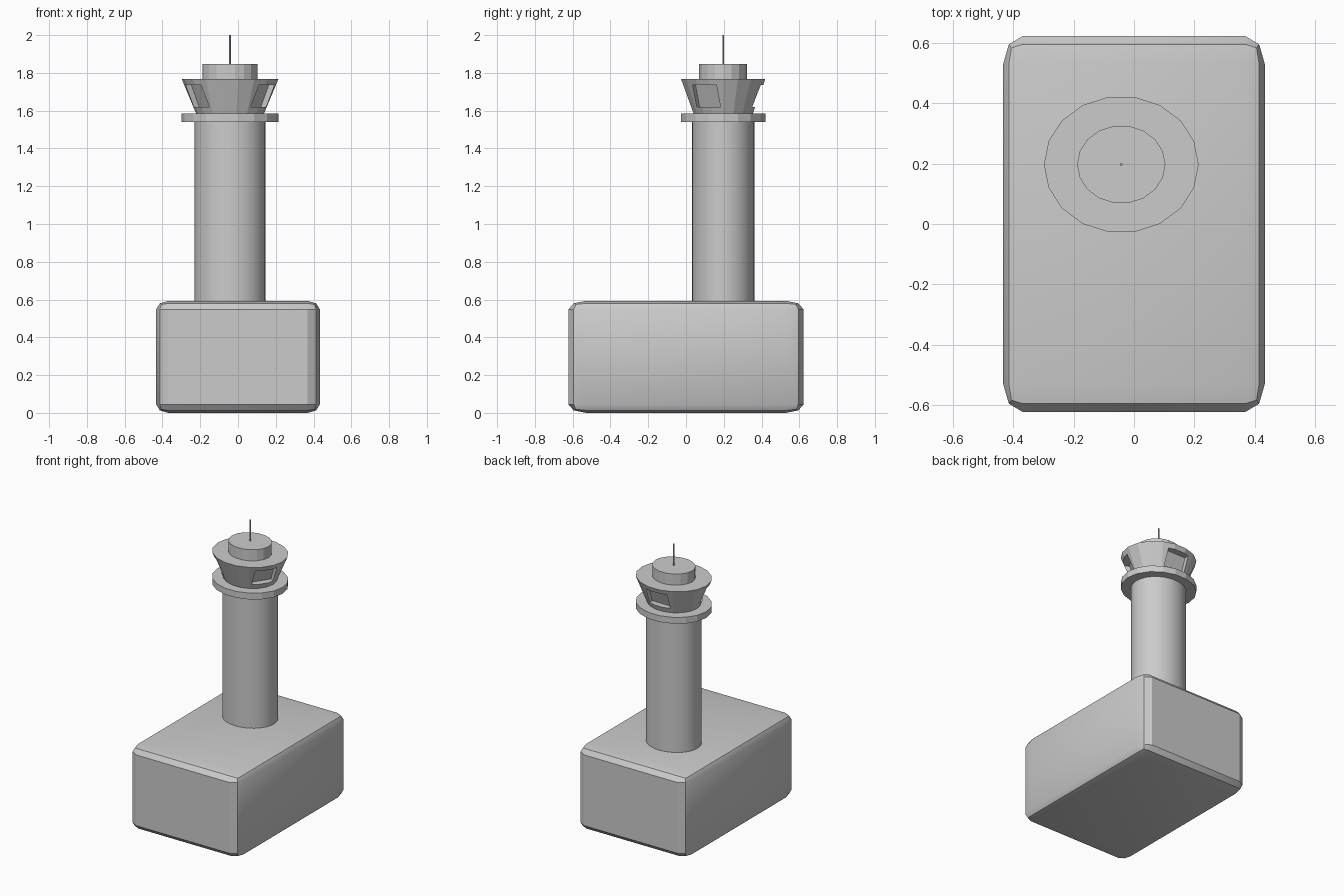
import bpy, bmesh, math
from mathutils import Matrix

if "Cube" in bpy.data.objects:
    bpy.data.objects.remove(bpy.data.objects["Cube"])

CX, CY = -0.042, 0.197      # tower axis
SQUASH = 0.885              # tower is slightly narrower in depth


def make_object(name, bm):
    bmesh.ops.recalc_face_normals(bm, faces=bm.faces)
    mesh = bpy.data.meshes.new(name)
    bm.to_mesh(mesh)
    bm.free()
    ob = bpy.data.objects.new(name, mesh)
    bpy.context.collection.objects.link(ob)
    return ob


def smooth(ob):
    bpy.ops.object.select_all(action='DESELECT')
    ob.select_set(True)
    bpy.context.view_layer.objects.active = ob
    bpy.ops.object.shade_smooth_by_angle(angle=math.radians(30))


def drum(name, z0, z1, r0, r1, sides=18):
    """Elliptical frustum around the tower axis, with a vertex on +x."""
    bm = bmesh.new()
    rings = []
    for z, r in ((z0, r0), (z1, r1)):
        rings.append([bm.verts.new((CX + r * math.cos(math.tau * i / sides),
                                    CY + SQUASH * r * math.sin(math.tau * i / sides), z))
                      for i in range(sides)])
    for i in range(sides):
        j = (i + 1) % sides
        bm.faces.new((rings[0][i], rings[0][j], rings[1][j], rings[1][i]))
    bm.faces.new(rings[0][::-1])
    bm.faces.new(rings[1])
    return make_object(name, bm)


# Base building: unit cube bevelled, then stretched
bm = bmesh.new()
bmesh.ops.create_cube(bm, size=1)
bmesh.ops.bevel(bm, geom=bm.edges[:], offset=0.075, segments=2, profile=0.5,
                affect='EDGES')
bmesh.ops.scale(bm, verts=bm.verts, vec=(0.866, 1.244, 0.593))
bmesh.ops.translate(bm, verts=bm.verts, vec=(0, 0, 0.2965))
smooth(make_object("base_building", bm))

# Tower stack
smooth(drum("tower_shaft", 0.56, 1.545, 0.187, 0.187, 36))
drum("balcony_ring", 1.54, 1.585, 0.256, 0.256)
cab = drum("control_cab", 1.585, 1.768, 0.18, 0.256)
drum("roof_cap", 1.768, 1.847, 0.146, 0.146)
drum("antenna", 1.847, 2.0, 0.005, 0.005, 8)

# Three recessed windows, sheared to follow the sloping cab wall
bm = bmesh.new()
slope = (0.256 - 0.18) / 0.183
for deg in (-30, 90, 210):
    verts = bmesh.ops.create_cube(bm, size=1)["verts"]
    for v in verts:
        z = v.co.z * 0.115
        v.co = (0.235 + v.co.x * 0.14 + slope * z, v.co.y * 0.164, z)
    m = (Matrix.Translation((CX, CY, 1.678)) @ Matrix.Diagonal((1, SQUASH, 1, 1))
         @ Matrix.Rotation(math.radians(deg), 4, 'Z'))
    bmesh.ops.transform(bm, matrix=m, verts=verts)
cutter = make_object("window_cutter", bm)
cutter.hide_render = True
cutter.display_type = 'WIRE'

mod = cab.modifiers.new("windows", 'BOOLEAN')
mod.operation = 'DIFFERENCE'
mod.solver = 'EXACT'
mod.object = cutter
bpy.context.view_layer.objects.active = cab
bpy.ops.object.modifier_apply(modifier=mod.name)
bpy.data.objects.remove(cutter, do_unlink=True)
